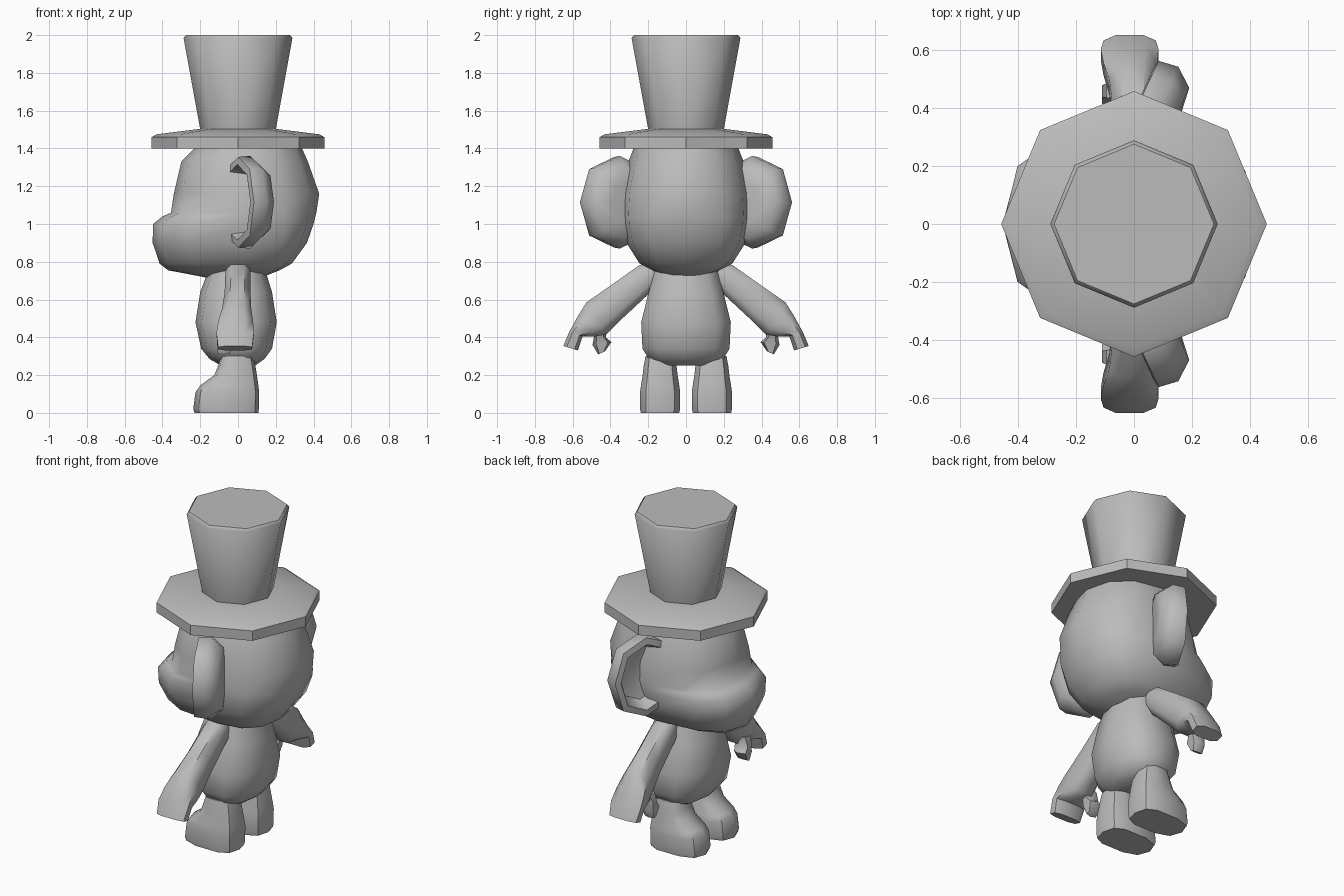
import bpy, bmesh, math
from mathutils import Vector

grey = bpy.data.materials.new("plain_grey")
grey.diffuse_color = (0.5, 0.5, 0.5, 1)


def loft(name, rings, angle=40):
    """Skin a list of equal-sized rings and cap both ends."""
    bm = bmesh.new()
    loops = [[bm.verts.new(p) for p in r] for r in rings]
    n = len(loops[0])
    for a, b in zip(loops, loops[1:]):
        for i in range(n):
            j = (i + 1) % n
            bm.faces.new((a[i], a[j], b[j], b[i]))
    bm.faces.new(loops[0])
    bm.faces.new(loops[-1])
    bmesh.ops.recalc_face_normals(bm, faces=bm.faces)
    me = bpy.data.meshes.new(name)
    bm.to_mesh(me)
    bm.free()
    me.materials.append(grey)
    ob = bpy.data.objects.new(name, me)
    bpy.context.collection.objects.link(ob)
    bpy.ops.object.select_all(action='DESELECT')
    ob.select_set(True)
    bpy.context.view_layer.objects.active = ob
    bpy.ops.object.shade_smooth_by_angle(angle=math.radians(angle))
    return ob


def oval(n, p=1.0, turn=0.0):
    """Unit superellipse; p below 1 is squarer."""
    pts = []
    for i in range(n):
        a = 2 * math.pi * i / n + turn
        c, s = math.cos(a), math.sin(a)
        pts.append((math.copysign(abs(c) ** p, c), math.copysign(abs(s) ** p, s)))
    return pts


def level(z, xf, xb, w, n=12, p=1.0, mid=None, yc=0.0):
    """Horizontal ring from front xf to back xb with half width w."""
    mid = (xf + xb) / 2 if mid is None else mid
    return [Vector((mid + c * ((xb - mid) if c > 0 else (mid - xf)), yc + s * w, z))
            for c, s in oval(n, p)]


# Hat: eight-sided brim and flared crown
loft("hat_brim", [level(z, -r, r, r, 8) for z, r in
                  ((1.40, 0.457), (1.46, 0.457), (1.475, 0.43), (1.505, 0.19))], 35)
loft("hat_crown", [level(z, -r, r, r, 8) for z, r in
                   ((1.49, 0.198), (1.985, 0.288), (2.0, 0.275))], 50)

# Head with a broad protruding muzzle
loft("head", [level(z, xf, xb, w, 12, p, 0.03) for z, xf, xb, w, p in (
    (0.715, -0.16, 0.12, 0.08, 1.0),
    (0.755, -0.37, 0.22, 0.18, 0.8),
    (0.79, -0.415, 0.285, 0.245, 0.75),
    (0.90, -0.452, 0.365, 0.315, 0.75),
    (1.00, -0.45, 0.40, 0.335, 0.75),
    (1.04, -0.40, 0.41, 0.34, 0.8),
    (1.06, -0.355, 0.415, 0.343, 0.85),
    (1.16, -0.34, 0.43, 0.34, 0.88),
    (1.33, -0.30, 0.37, 0.305, 0.9),
    (1.42, -0.21, 0.33, 0.27, 0.9))], 60)

# Torso
loft("torso", [level(z, xf, xb, w, 10, 0.8) for z, xf, xb, w in (
    (0.25, -0.09, 0.09, 0.14),
    (0.285, -0.15, 0.14, 0.205),
    (0.34, -0.195, 0.18, 0.24),
    (0.48, -0.225, 0.205, 0.247),
    (0.64, -0.20, 0.18, 0.205),
    (0.77, -0.15, 0.14, 0.17))], 60)


def limb(name, sections, s, n=8):
    """Sections: (y, z) of one edge, (y, z) of the other edge, x range."""
    rings = []
    for ya, za, yb, zb, x0, x1 in sections:
        a, b = Vector((0, ya * s, za)), Vector((0, yb * s, zb))
        rings.append([(a + b) / 2 + (a - b) / 2 * t + Vector(((x0 + x1) / 2 + (x1 - x0) / 2 * c, 0, 0))
                      for c, t in oval(n, 0.7, math.pi / n)])
    return loft(name, rings, 50)


for side, s in (("left", -1), ("right", 1)):
    # Arm, widening into a mitten hand
    limb(side + "_arm", (
        (0.20, 0.80, 0.13, 0.68, -0.06, 0.06),
        (0.25, 0.785, 0.18, 0.64, -0.07, 0.07),
        (0.40, 0.68, 0.34, 0.49, -0.075, 0.07),
        (0.53, 0.59, 0.42, 0.41, -0.09, 0.075),
        (0.575, 0.515, 0.49, 0.40, -0.11, 0.085),
        (0.62, 0.43, 0.545, 0.405, -0.12, 0.09),
        (0.652, 0.355, 0.57, 0.33, -0.11, 0.08)), s)
    # Thumb
    limb(side + "_thumb", (
        (0.50, 0.45, 0.42, 0.46, -0.10, 0.0),
        (0.485, 0.415, 0.425, 0.40, -0.115, -0.02),
        (0.495, 0.36, 0.395, 0.375, -0.115, -0.03),
        (0.465, 0.31, 0.43, 0.325, -0.11, -0.04)), s, 6)

    # Leg and foot
    loft(side + "_leg", [level(z, xf, xb, w, 10, 0.7, -0.03, s * yc) for z, xf, xb, w, yc in (
        (0.0, -0.23, 0.108, 0.105, 0.138),
        (0.02, -0.237, 0.11, 0.11, 0.137),
        (0.11, -0.225, 0.112, 0.11, 0.137),
        (0.145, -0.20, 0.108, 0.105, 0.137),
        (0.20, -0.125, 0.10, 0.096, 0.137),
        (0.25, -0.105, 0.092, 0.09, 0.137),
        (0.30, -0.09, 0.08, 0.08, 0.137))], 45)

    # Ear: tilted back disc, dished on its front side
    out = Vector((0.42, 0.907 * s, 0))
    front = Vector((-0.907, 0.42 * s, 0))
    centre = Vector((0.055, 0.355 * s, 1.115))
    rings = []
    for depth, ru, rz in ((-0.085, 0.08, 0.10), (-0.075, 0.16, 0.19),
                          (-0.01, 0.21, 0.245), (0.06, 0.20, 0.24),
                          (0.065, 0.165, 0.20), (-0.01, 0.13, 0.165), (-0.03, 0.05, 0.07)):
        rings.append([centre + out * (c * ru) + front * depth + Vector((0, 0, t * rz))
                      for c, t in oval(8, 0.9)])
    loft(side + "_ear", rings, 50)
